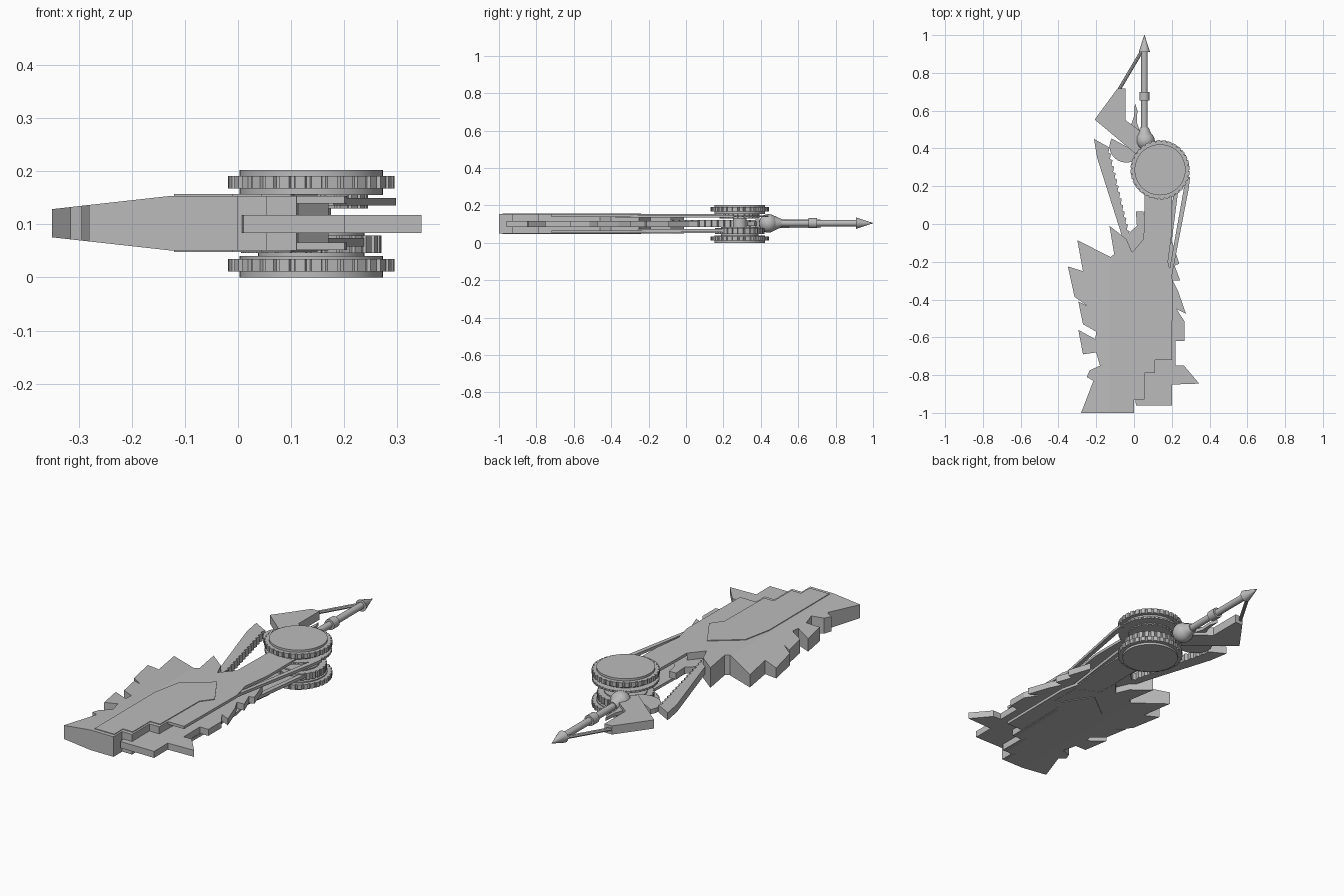
import bpy, bmesh, math
from mathutils import Vector

steel = bpy.data.materials.new("grey_steel")
steel.diffuse_color = (0.5, 0.5, 0.5, 1)
MID = 0.102


def finish(name, bm, smooth=False):
    bmesh.ops.recalc_face_normals(bm, faces=bm.faces)
    me = bpy.data.meshes.new(name)
    bm.to_mesh(me)
    bm.free()
    me.materials.append(steel)
    ob = bpy.data.objects.new(name, me)
    bpy.context.collection.objects.link(ob)
    if smooth:
        bpy.ops.object.select_all(action='DESELECT')
        bpy.context.view_layer.objects.active = ob
        ob.select_set(True)
        bpy.ops.object.shade_smooth_by_angle(angle=math.radians(35))
    return ob


def prism(name, pts, z0, z1, taper=False):
    """Extruded outline; taper thins it toward the cutting edge on -x."""
    bm = bmesh.new()
    face = bm.faces.new([bm.verts.new((x, y, z0)) for x, y in pts])
    new = bmesh.ops.extrude_face_region(bm, geom=[face])["geom"]
    for v in new:
        if isinstance(v, bmesh.types.BMVert):
            v.co.z = z1
    if taper:
        bmesh.ops.bisect_plane(bm, geom=bm.verts[:] + bm.edges[:] + bm.faces[:],
                               plane_co=(-0.13, 0, 0), plane_no=(1, 0, 0))
        for v in bm.verts:
            if v.co.x < -0.13:
                k = 1 - 0.48 * (-0.13 - v.co.x) / 0.22
                v.co.z = MID + (v.co.z - MID) * k
    return finish(name, bm)


def rod(name, a, b, r1, r2, sides=16):
    a, b = Vector(a), Vector(b)
    bm = bmesh.new()
    d = b - a
    bmesh.ops.create_cone(bm, cap_ends=True, segments=sides, radius1=r1, radius2=r2, depth=d.length)
    m = d.to_track_quat('Z', 'Y').to_matrix().to_4x4()
    m.translation = (a + b) / 2
    bmesh.ops.transform(bm, matrix=m, verts=bm.verts)
    return finish(name, bm, True)


CX, CY = 0.138, 0.287


def gear(name, r, depth, teeth, z0, z1):
    pts = []
    for i in range(teeth):
        for f, rr in ((0, r), (0.62, r), (0.7, r - depth), (0.92, r - depth)):
            a = 2 * math.pi * (i + f) / teeth
            pts.append((CX + rr * math.cos(a), CY + rr * math.sin(a)))
    prism(name, pts, z0, z1)


# Thick toothed blade body
blade = [(-0.28, -1.0), (0.0, -1.0), (0.0, -0.93), (0.055, -0.93), (0.055, -0.79),
         (0.11, -0.79), (0.115, -0.46), (0.17, -0.4), (0.17, -0.25), (0.055, -0.19),
         (0.05, -0.08), (-0.01, -0.15), (-0.04, -0.08), (-0.13, -0.01), (-0.105, -0.16),
         (-0.125, -0.175), (-0.30, -0.085), (-0.27, -0.25), (-0.35, -0.225), (-0.315, -0.385),
         (-0.245, -0.435), (-0.295, -0.41), (-0.27, -0.53), (-0.2, -0.57), (-0.205, -0.61),
         (-0.295, -0.56), (-0.27, -0.69), (-0.2, -0.68), (-0.18, -0.75), (-0.235, -0.775),
         (-0.25, -0.81), (-0.215, -0.83)]
prism("blade_body", blade, 0.051, 0.153, True)

# Raised cheek plates on both faces of the blade
cheek = [(-0.12, -0.98), (-0.01, -0.98), (-0.01, -0.91), (0.045, -0.91), (0.045, -0.77),
         (0.1, -0.77), (0.105, -0.46), (0.15, -0.4), (0.05, -0.24), (-0.09, -0.35), (-0.12, -0.5)]
for side, z in (("upper", 0.1525), ("lower", 0.0475)):
    prism(side + "_cheek_plate", cheek, z, z + 0.004)

# Thin middle blade with barbs on the back edge
spine = [(0.01, -0.96), (0.2, -0.96), (0.2, -0.85), (0.345, -0.845), (0.265, -0.75),
         (0.22, -0.75), (0.22, -0.62), (0.267, -0.62), (0.267, -0.515), (0.225, -0.45),
         (0.275, -0.475), (0.235, -0.36), (0.205, -0.3), (0.245, -0.3), (0.215, -0.22),
         (0.24, -0.21), (0.2, -0.09), (0.17, -0.15), (0.055, 0.02), (0.05, 0.065),
         (0.01, 0.065), (0.015, -0.01), (-0.04, -0.06), (-0.04, -0.3)]
prism("middle_blade", spine, 0.084, 0.117)

# Paired arms carrying the blade from the wheel hub
arm = [(0.06, 0.32), (0.2, 0.32), (0.2, -0.05), (0.18, -0.2), (0.205, -0.3),
       (0.2, -0.72), (0.09, -0.72), (0.0, -0.25), (0.05, -0.12)]
for side, z in (("upper", 0.139), ("lower", 0.052)):
    prism(side + "_arm", arm, z, z + 0.014)

# Wheels: outer gears, cover discs, inner gears and axle
gear("upper_outer_gear", 0.157, 0.007, 32, 0.167, 0.191)
gear("lower_outer_gear", 0.157, 0.007, 32, 0.011, 0.035)
gear("upper_inner_gear", 0.107, 0.006, 24, 0.13, 0.159)
gear("lower_inner_gear", 0.132, 0.006, 28, 0.046, 0.079)
for name, r, z0, z1 in (("upper_cover", 0.135, 0.155, 0.202), ("lower_cover", 0.135, 0.0, 0.04),
                        ("lower_hub", 0.1, 0.038, 0.085), ("axle", 0.037, 0.03, 0.17)):
    rod(name, (CX, CY, z0), (CX, CY, z1), r, r, 48)

# Drive belt: ring around the wheel and two strands
gear("belt_ring", 0.155, 0.004, 48, 0.137, 0.147)
prism("outer_belt_strand", [(0.275, 0.25), (0.297, 0.25), (0.29, 0.19), (0.18, -0.38),
                            (0.163, -0.38)], 0.135, 0.149)
prism("inner_belt_strand", [(0.215, 0.2), (0.237, 0.2), (0.165, -0.36), (0.14, -0.36)],
      0.058, 0.074)

# Serrated side slab
a, b = Vector((-0.13, 0.405)), Vector((0.0, -0.14))
slab = [(-0.04, -0.155), (-0.205, 0.34), (-0.21, 0.45)]
slab = [(-0.035, -0.155), (-0.195, 0.35), (-0.212, 0.45)]
for i in range(16):
    p, q = a.lerp(b, i / 16), a.lerp(b, (i + 0.8) / 16)
    slab += [(p.x, p.y), (q.x - 0.012, q.y)]
prism("serrated_slab", slab, 0.084, 0.122)

# Rear grip block, trigger hook and guard
prism("grip_block", [(-0.208, 0.553), (-0.087, 0.718), (-0.045, 0.718), (-0.045, 0.55),
                     (0.09, 0.45), (0.01, 0.37)], 0.08, 0.124)
prism("trigger_hook", [(-0.02, 0.51), (0.0, 0.57), (0.005, 0.64), (0.018, 0.6),
                       (0.015, 0.54), (0.03, 0.49)], 0.094, 0.11)
guard = [(-0.04 + 0.09 * math.cos(t), 0.41 + 0.085 * math.sin(t))
         for t in [math.radians(150 + i * 15) for i in range(13)]]
prism("guard", guard, 0.09, 0.114)

# Rear shaft with ball joint, collar, spike and brace
bm = bmesh.new()
bmesh.ops.create_uvsphere(bm, u_segments=20, v_segments=12, radius=0.05)
bmesh.ops.translate(bm, verts=bm.verts, vec=(0.06, 0.44, MID + 0.002))
finish("ball_joint", bm, True)
for name, y0, y1, r0, r1 in (("shaft_socket", 0.46, 0.51, 0.045, 0.022),
                             ("shaft", 0.48, 0.92, 0.017, 0.017),
                             ("collar", 0.655, 0.7, 0.027, 0.027),
                             ("spike", 0.91, 1.0, 0.03, 0.001)):
    rod(name, (0.055, y0, 0.105), (0.055, y1, 0.105), r0, r1)
rod("brace", (-0.08, 0.71, 0.105), (0.05, 0.93, 0.105), 0.009, 0.009, 8)
